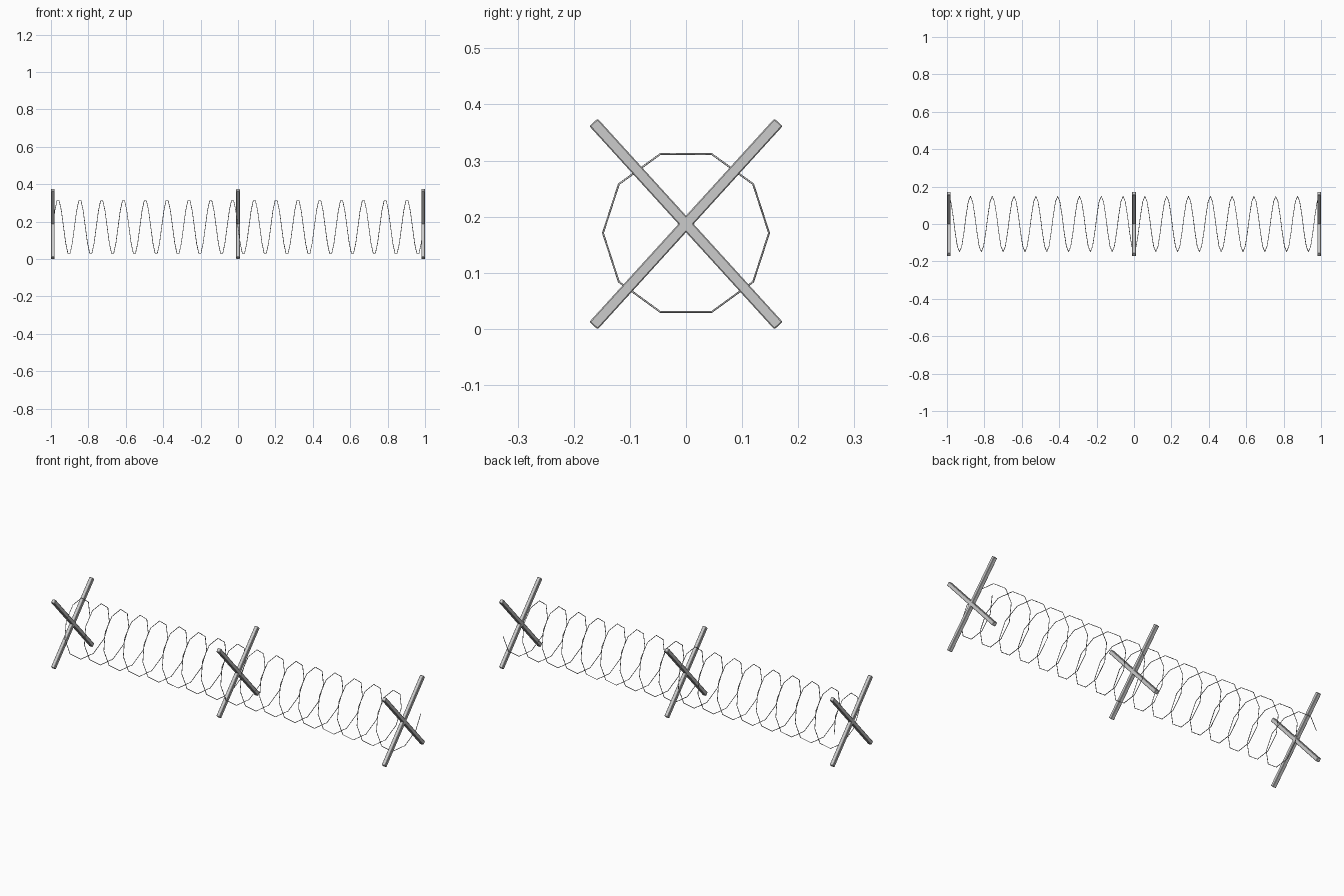
import bpy
from math import radians, cos, sin, pi

if "Cube" in bpy.data.objects:
    bpy.data.objects.remove(bpy.data.objects["Cube"])

POST_X = (-0.99, 0.0, 0.99)
MID_Z = 0.187


def stake(name, x, angle):
    # square bar with narrow chamfered edges, leaning in the YZ plane
    bpy.ops.mesh.primitive_cube_add(size=1, location=(x, 0, MID_Z))
    ob = bpy.context.object
    ob.name = name
    ob.scale = (0.02, 0.49, 0.02)
    bpy.ops.object.transform_apply(location=False, rotation=False, scale=True)
    ob.rotation_euler = (radians(angle), 0, 0)
    bev = ob.modifiers.new("chamfer", 'BEVEL')
    bev.width = 0.002
    bev.segments = 1


# three crossed pairs of stakes
for label, x in zip(("left", "middle", "right"), POST_X):
    stake(label + "_stake_a", x, 47.7)
    stake(label + "_stake_b", x, -47.7)

# coiled wire: ten straight segments per turn, seventeen turns
TURNS, SIDES, RADIUS = 17, 10, 0.148
count = TURNS * SIDES
curve = bpy.data.curves.new("wire_coil", 'CURVE')
curve.dimensions = '3D'
curve.bevel_depth = 0.0017
curve.bevel_resolution = 1
curve.use_fill_caps = True
path = curve.splines.new('POLY')
path.points.add(count)
for i, p in enumerate(path.points):
    a = 2 * pi * i / SIDES
    p.co = (-0.991 + 1.982 * i / count, RADIUS * cos(a), 0.171 + RADIUS * sin(a), 1)
coil = bpy.data.objects.new("wire_coil", curve)
bpy.context.collection.objects.link(coil)

# turn the coil into a mesh
bpy.ops.object.select_all(action='DESELECT')
coil.select_set(True)
bpy.context.view_layer.objects.active = coil
bpy.ops.object.convert(target='MESH')
